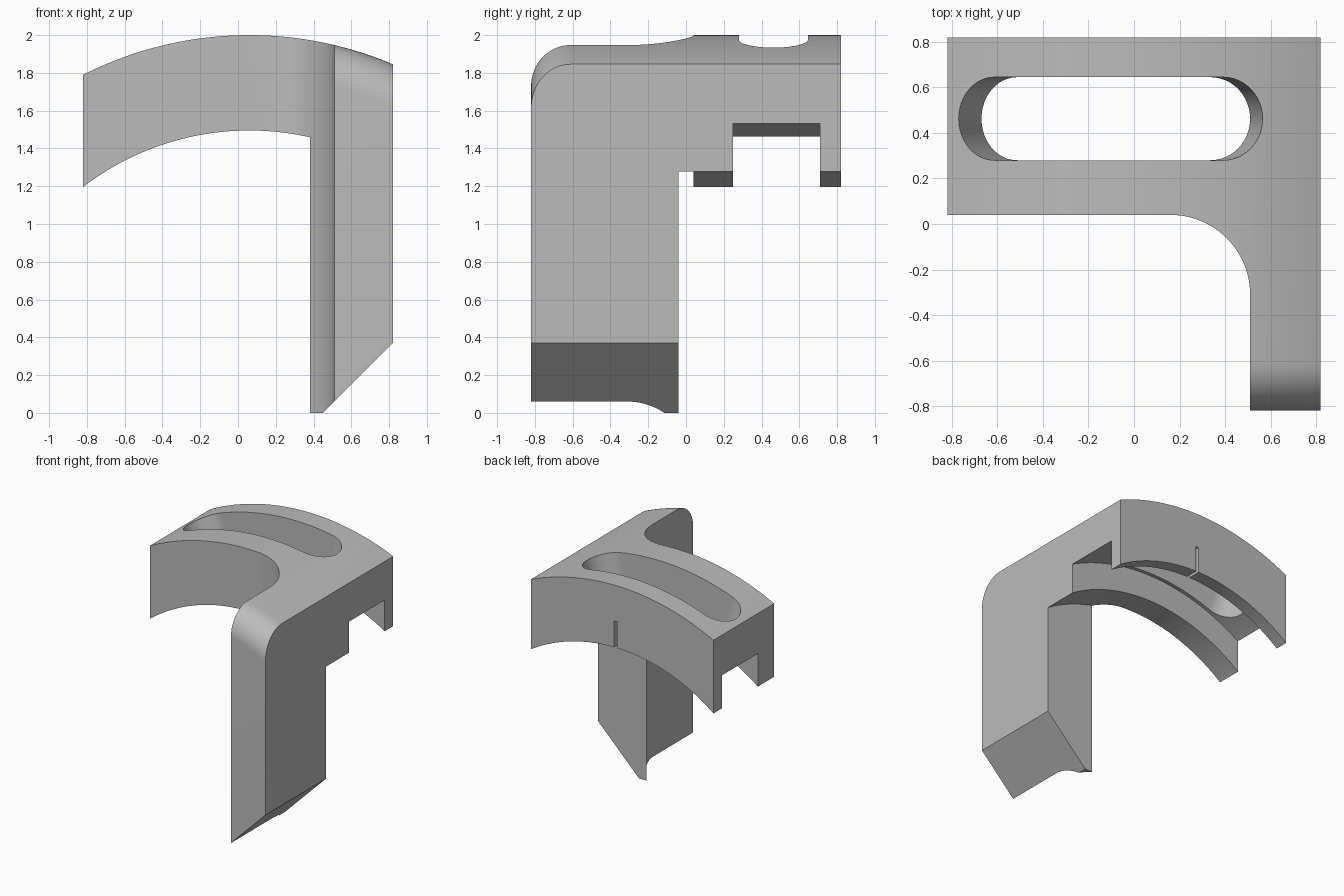
import bpy, bmesh
from math import sin, cos, pi, radians
from mathutils import Vector

if "Cube" in bpy.data.objects:
    bpy.data.objects.remove(bpy.data.objects["Cube"])

AXIS_X, AXIS_Z = 0.06, 0.05            # axis shared by all the arched surfaces
R_TOP, R_ROOF, R_LOW = 1.95, 1.665, 1.445

grey = bpy.data.materials.new("plain grey")
grey.use_nodes = True
colour = (0.5, 0.5, 0.5, 1)
grey.diffuse_color = colour
grey.node_tree.nodes["Principled BSDF"].inputs["Base Color"].default_value = colour


def arc(cx, cy, r, start, end, n=16):
    angles = [radians(start + (end - start) * i / n) for i in range(n + 1)]
    return [(cx + r * cos(a), cy + r * sin(a)) for a in angles]


def loft(name, sections):
    """Solid through a row of matching closed sections."""
    bm = bmesh.new()
    rings = [[bm.verts.new(p) for p in s] for s in sections]
    n = len(rings[0])
    for a, b in zip(rings, rings[1:]):
        for i in range(n):
            j = (i + 1) % n
            bm.faces.new((a[i], a[j], b[j], b[i]))
    bm.faces.new(rings[0])
    bm.faces.new(rings[-1])
    bmesh.ops.recalc_face_normals(bm, faces=bm.faces)
    mesh = bpy.data.meshes.new(name)
    bm.to_mesh(mesh)
    bm.free()
    mesh.materials.append(grey)
    ob = bpy.data.objects.new(name, mesh)
    bpy.context.collection.objects.link(ob)
    return ob


def combine(target, other, operation):
    mod = target.modifiers.new(operation, "BOOLEAN")
    mod.operation, mod.object, mod.solver = operation, other, "EXACT"
    bpy.context.view_layer.objects.active = target
    bpy.ops.object.modifier_apply(modifier=mod.name)
    bpy.data.objects.remove(other)


# Arched body: side profile (y, radius) with rounded front and a channel below
profile = arc(-0.61, R_TOP - 0.21, 0.21, 90, 180)
profile += [(-0.83, R_LOW), (0.25, R_LOW), (0.25, R_ROOF), (0.71, R_ROOF),
            (0.71, R_LOW), (0.9, R_LOW), (0.9, R_TOP)]
steps = 84
turns = [radians(42) * (2 * i / steps - 1) for i in range(steps + 1)]
body = loft("arched_bracket", [
    [(AXIS_X + r * sin(t), y, AXIS_Z + r * cos(t)) for y, r in profile] for t in turns])

# Leg with a slanted foot
leg_front = [(0.37, 0), (0.45, 0), (1, 0.55), (1, 1.55), (0.37, 1.55)]
leg = loft("leg", [[(x, y, z) for x, z in leg_front] for y in (-0.9, -0.04)])
combine(body, leg, "UNION")

# Trim to the plan outline with its rounded inner corner
plan = [(-0.82, 0.82), (-0.82, 0.04)] + arc(0.16, -0.31, 0.35, 90, 0, 24)
plan += [(0.51, -0.82), (0.82, -0.82), (0.82, 0.82)]
outline = loft("outline", [[(x, y, z) for x, y in plan] for z in (-1, 3)])
combine(body, outline, "INTERSECT")


# Long slot with slanted round ends
def slot_ring(left, right, z, y=0.4625, r=0.1825):
    points = arc(right - r, y, r, -90, 90, 24) + arc(left + r, y, r, 90, 270, 24)
    return [(px, py, z) for px, py in points]


slot = loft("slot", [slot_ring(-0.615, 0.46, 1.4), slot_ring(-0.877, 0.598, 2.1)])
combine(body, slot, "DIFFERENCE")

# Narrow slit in the rear wall, up to the channel roof
slit = [(AXIS_X + s * 0.0125, z) for s, z in ((-1, 1.4), (1, 1.4), (1, 1.71), (-1, 1.71))]
slit_cut = loft("slit", [[(x, y, z) for x, z in slit] for y in (0.7, 0.9)])
combine(body, slit_cut, "DIFFERENCE")

bpy.ops.object.select_all(action="DESELECT")
body.select_set(True)
bpy.context.view_layer.objects.active = body
bpy.ops.object.shade_smooth_by_angle(angle=radians(30))
